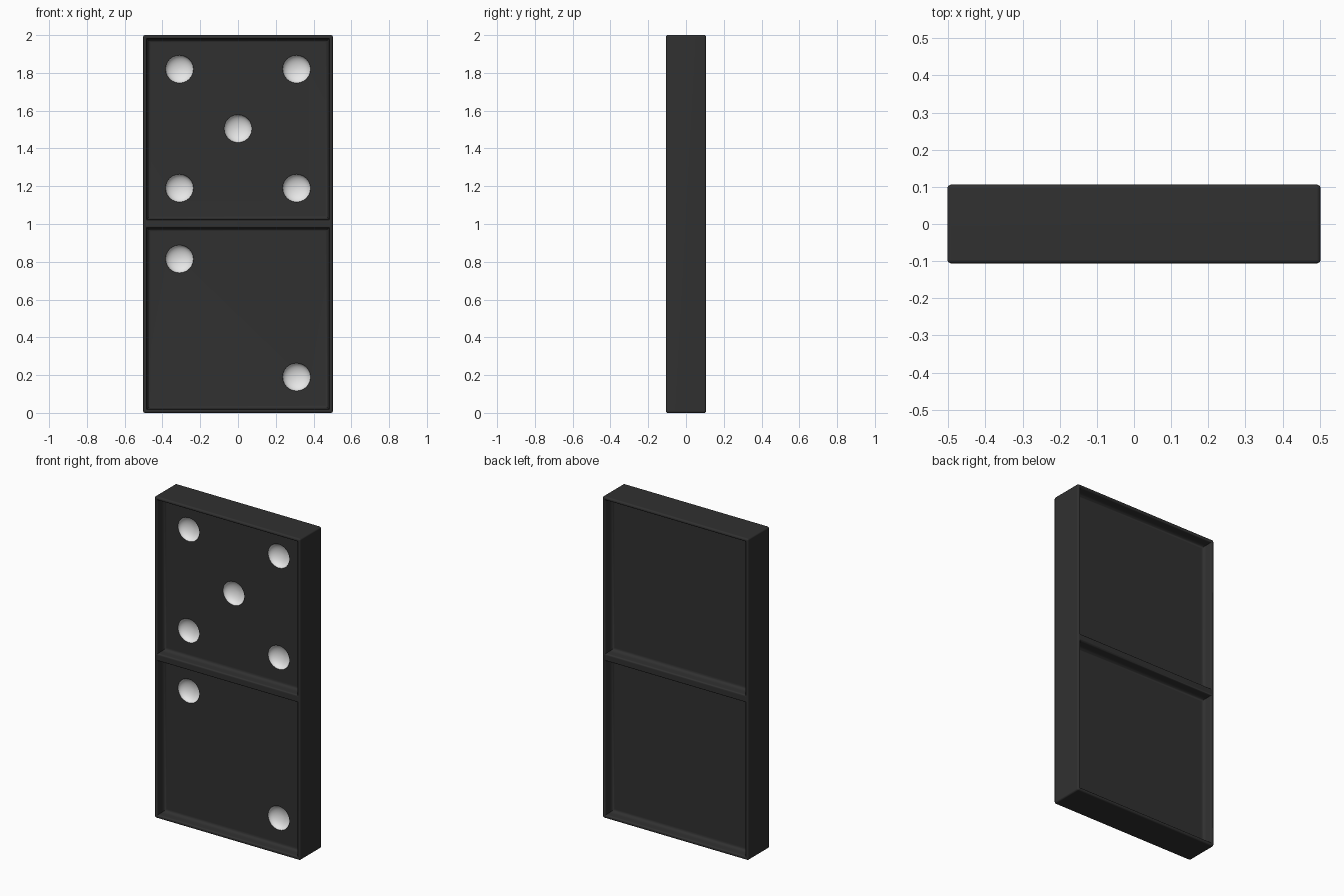
import bpy
import bmesh
import math
from mathutils import Matrix

if "Cube" in bpy.data.objects:
    bpy.data.objects.remove(bpy.data.objects["Cube"], do_unlink=True)

WIDTH, DEPTH, HEIGHT = 1.004, 0.212, 2.0
RECESS = 0.064
FLOOR = -DEPTH / 2 + RECESS
LIP, FILLET = 0.012, 0.026
PIP_RADIUS, PIP_DEPTH = 0.074, 0.042
STEPS = 4


def material(name, colour):
    mat = bpy.data.materials.new(name)
    mat.use_nodes = True
    mat.diffuse_color = colour
    mat.node_tree.nodes["Principled BSDF"].inputs["Base Color"].default_value = colour
    return mat


def add_object(name, bm, *mats):
    mesh = bpy.data.meshes.new(name)
    bm.to_mesh(mesh)
    bm.free()
    obj = bpy.data.objects.new(name, mesh)
    bpy.context.collection.objects.link(obj)
    for mat in mats:
        mesh.materials.append(mat)
    return obj


def recess_profile():
    """Points (inward, deep) from the rim over a round lip, down a wall, into a fillet."""
    angles = [i * math.pi / 2 / STEPS for i in range(STEPS + 1)]
    lip = [(LIP * math.sin(a), LIP * (1 - math.cos(a))) for a in angles]
    fillet = [(LIP + 0.001 + FILLET * (1 - math.cos(a)),
               RECESS - FILLET * (1 - math.sin(a))) for a in angles]
    return lip + fillet


black = material("black", (0.03, 0.03, 0.03, 1))
white = material("white", (0.8, 0.8, 0.8, 1))

# Tile block with rounded outer edges
bm = bmesh.new()
bmesh.ops.create_cube(bm, size=1)
bmesh.ops.scale(bm, vec=(WIDTH, DEPTH, HEIGHT), verts=bm.verts)
bmesh.ops.translate(bm, vec=(0, 0, HEIGHT / 2), verts=bm.verts)
bmesh.ops.bevel(bm, geom=bm.edges[:], offset=0.01, segments=STEPS,
                profile=0.5, affect="EDGES")

# Cuts on both sides of the divider leave two square panels on each face
for z in (0.99, 1.014):
    bmesh.ops.bisect_plane(bm, geom=bm.verts[:] + bm.edges[:] + bm.faces[:],
                           plane_co=(0, 0, z), plane_no=(0, 0, 1))
bm.normal_update()
panels = [f for f in bm.faces if abs(f.normal.y) > 0.99 and f.calc_area() > 0.1]

# Sink the panels along the rounded profile
bmesh.ops.inset_individual(bm, faces=panels, thickness=0.004)
profile = recess_profile()
for (in_a, deep_a), (in_b, deep_b) in zip(profile, profile[1:]):
    bmesh.ops.inset_individual(bm, faces=panels, thickness=in_b - in_a,
                               depth=deep_a - deep_b)
body = add_object("domino_tile", bm, black, white)

# Pips: five above, two below, scooped out as shallow bowls
cells = [(x, 1.505 + z) for x in (-0.31, 0.31) for z in (-0.315, 0.315)]
cells += [(0, 1.505), (-0.31, 0.815), (0.31, 0.19)]
bm = bmesh.new()
for x, z in cells:
    place = Matrix.Translation((x, FLOOR, z))
    squash = Matrix.Diagonal((1, PIP_DEPTH / PIP_RADIUS, 1, 1))
    turn = Matrix.Rotation(math.pi / 2, 4, "X")
    bmesh.ops.create_uvsphere(bm, u_segments=24, v_segments=23,
                              radius=PIP_RADIUS, matrix=place @ squash @ turn)
cutter = add_object("pip_cutter", bm, white)
cutter.hide_render = True
scoop = body.modifiers.new("pips", "BOOLEAN")
scoop.operation = "DIFFERENCE"
scoop.solver = "EXACT"
scoop.object = cutter
body.select_set(True)
bpy.context.view_layer.objects.active = body
bpy.ops.object.modifier_apply(modifier=scoop.name)
bpy.data.objects.remove(cutter, do_unlink=True)

# Faces inside a pip lie deeper than the front panel floor
for face in body.data.polygons:
    x, y, z = face.center
    in_pip = any(math.hypot(x - px, z - pz) < PIP_RADIUS for px, pz in cells)
    face.material_index = 1 if in_pip and FLOOR + 0.0005 < y < 0.03 else 0

# Smooth roundings, flat large faces
bpy.ops.object.shade_smooth_by_angle(angle=math.radians(35))
normals = body.modifiers.new("flat_face_normals", "WEIGHTED_NORMAL")
normals.keep_sharp = True
